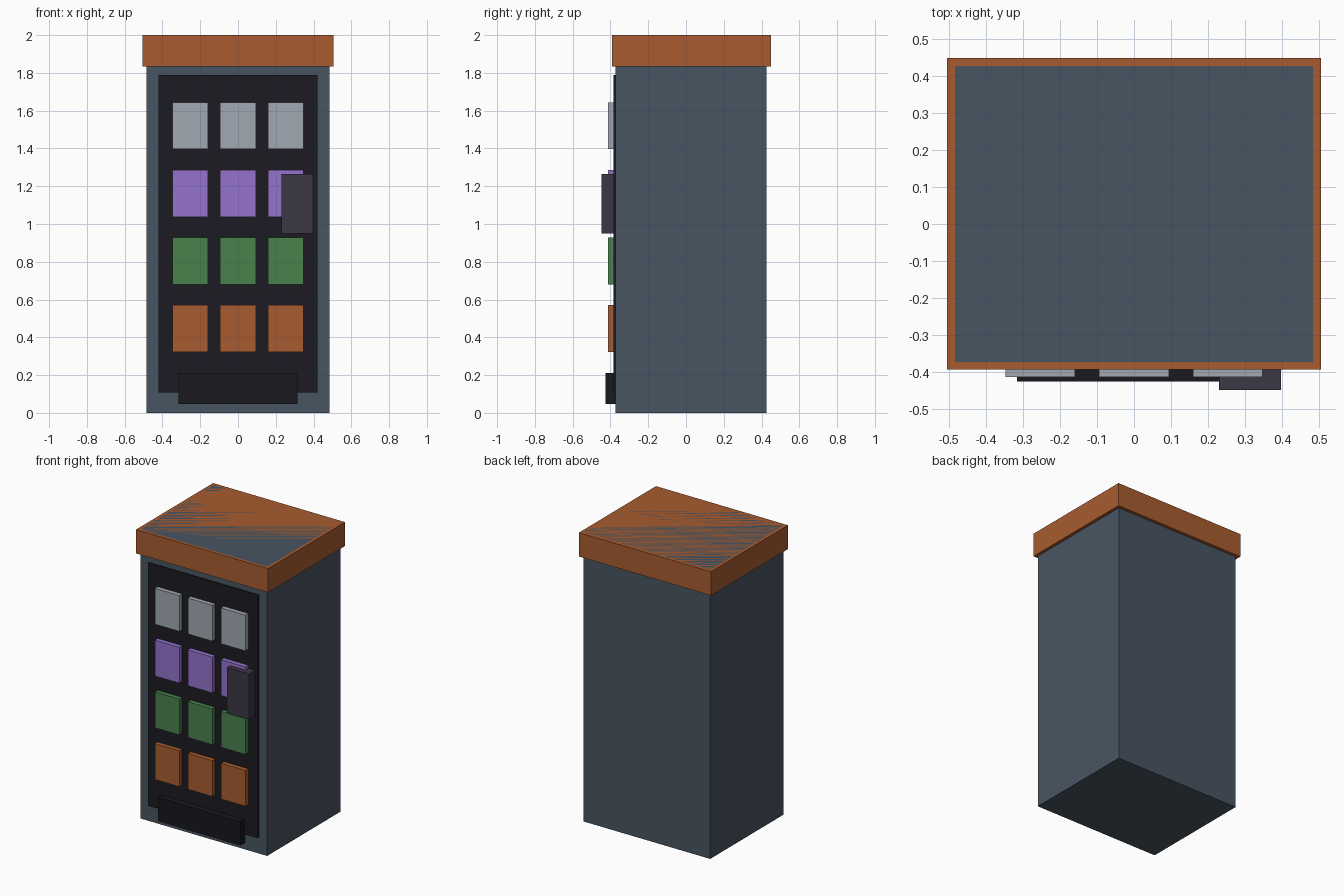
import bpy

if "Cube" in bpy.data.objects:
    bpy.data.objects.remove(bpy.data.objects["Cube"])


def material(name, rgb):
    m = bpy.data.materials.new(name)
    m.diffuse_color = (*rgb, 1)
    m.use_nodes = True
    m.node_tree.nodes["Principled BSDF"].inputs["Base Color"].default_value = m.diffuse_color
    return m


def box(name, x, y, z, mat):
    """Box spanning the (min, max) ranges on each axis."""
    bpy.ops.mesh.primitive_cube_add(size=1)
    o = bpy.context.object
    o.name = name
    spans = (x, y, z)
    o.location = [(a + b) / 2 for a, b in spans]
    o.scale = [b - a for a, b in spans]
    bpy.ops.object.transform_apply(location=True, rotation=False, scale=True)
    o.data.materials.append(mat)
    return o


slate = material("slate", (0.065, 0.091, 0.122))
orange = material("orange", (0.392, 0.107, 0.03))
black = material("black", (0.0116, 0.011, 0.016))
tray_black = material("tray_black", (0.009, 0.009, 0.013))
plum = material("plum", (0.045, 0.038, 0.061))
silver = material("silver", (0.352, 0.392, 0.445))
purple = material("purple", (0.305, 0.171, 0.61))
green = material("green", (0.067, 0.223, 0.076))

# Cabinet and its overhanging top band (flush at the top)
box("cabinet", (-0.484, 0.484), (-0.373, 0.427), (0, 2), slate)
box("top_band", (-0.505, 0.505), (-0.393, 0.449), (1.835, 2), orange)

# Dark display panel on the front
box("display_panel", (-0.42, 0.42), (-0.383, -0.363), (0.109, 1.789), black)

# Rows of goods, bottom to top
for row, mat in enumerate((orange, green, purple, silver)):
    zc = 0.446 + row * 0.358
    for col in range(3):
        xc = (col - 1) * 0.253
        box(f"item_{row + 1}_{col + 1}", (xc - 0.094, xc + 0.094),
            (-0.414, -0.376), (zc - 0.124, zc + 0.124), mat)

# Payment box and collection tray
box("payment_box", (0.23, 0.397), (-0.448, -0.373), (0.95, 1.264), plum)
box("collection_tray", (-0.316, 0.316), (-0.425, -0.373), (0.047, 0.211), tray_black)
